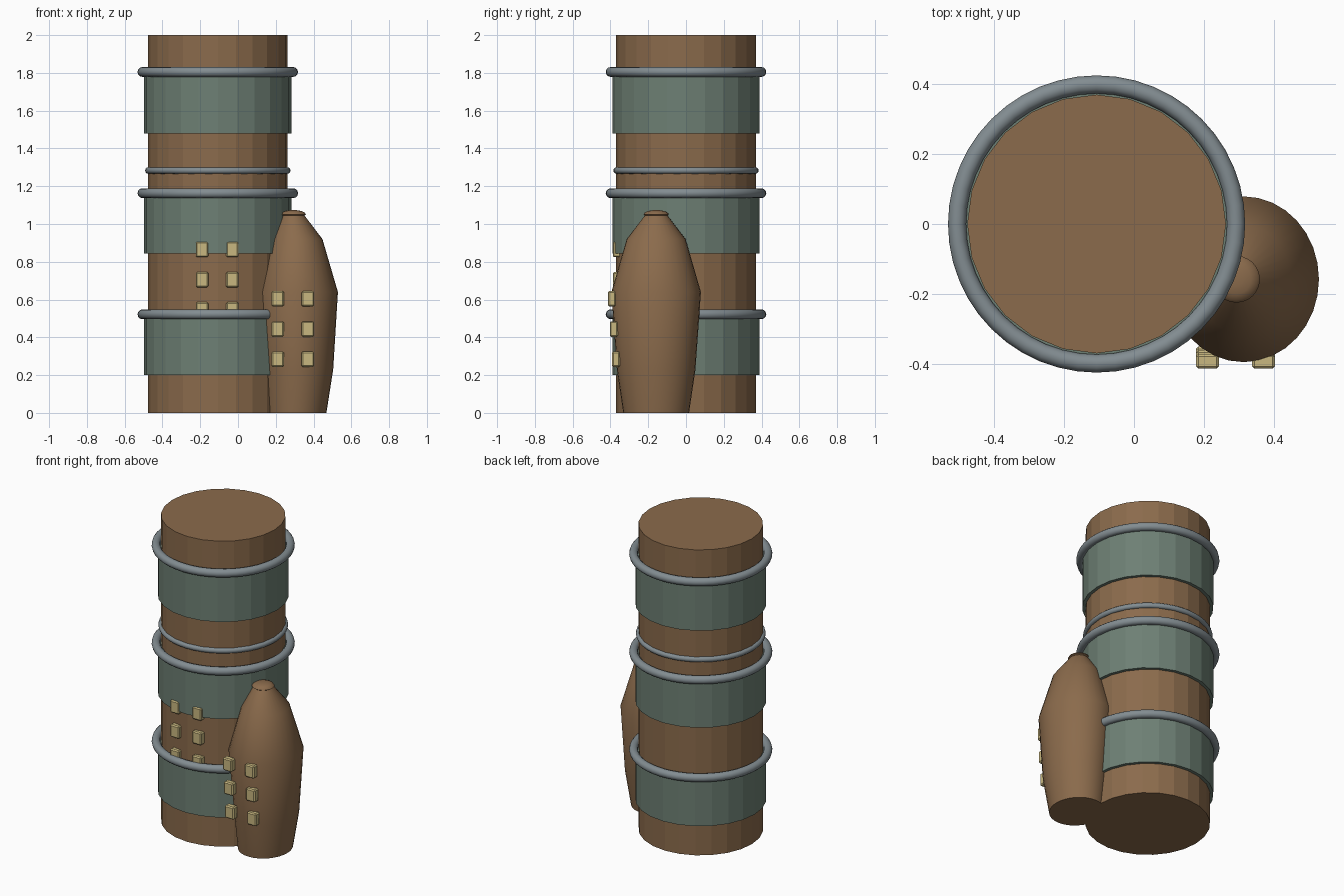
import bpy, bmesh, math

if "Cube" in bpy.data.objects:
    bpy.data.objects.remove(bpy.data.objects["Cube"])


def material(name, rgb):
    m = bpy.data.materials.new(name)
    m.diffuse_color = (*rgb, 1.0)
    m.use_nodes = True
    m.node_tree.nodes["Principled BSDF"].inputs["Base Color"].default_value = m.diffuse_color
    return m


BARK = material("warm brown", (0.258, 0.147, 0.072))
SAGE = material("grey green", (0.155, 0.215, 0.175))
STEEL = material("blue grey", (0.225, 0.265, 0.285))
CREAM = material("pale yellow", (0.578, 0.475, 0.215))

CX = -0.107   # tower axis
POD_Y = -0.158


def finish(name, bm, mat, smooth=None):
    bmesh.ops.recalc_face_normals(bm, faces=bm.faces[:])
    me = bpy.data.meshes.new(name)
    bm.to_mesh(me)
    bm.free()
    ob = bpy.data.objects.new(name, me)
    bpy.context.collection.objects.link(ob)
    me.materials.append(mat)
    if smooth:
        bpy.ops.object.select_all(action='DESELECT')
        ob.select_set(True)
        bpy.context.view_layer.objects.active = ob
        bpy.ops.object.shade_smooth_by_angle(angle=math.radians(smooth))
    return ob


def loft(name, sections, sides, mat, smooth=None):
    """Skin horizontal ellipses given as (x, y, z, rx, ry) and cap both ends."""
    bm = bmesh.new()
    rings = []
    for x, y, z, rx, ry in sections:
        rings.append([bm.verts.new((x + rx * math.cos(2 * math.pi * i / sides),
                                    y + ry * math.sin(2 * math.pi * i / sides), z))
                      for i in range(sides)])
    for lo, hi in zip(rings, rings[1:]):
        for i in range(sides):
            j = (i + 1) % sides
            bm.faces.new((lo[i], lo[j], hi[j], hi[i]))
    bm.faces.new(rings[0][::-1])
    bm.faces.new(rings[-1])
    return finish(name, bm, mat, smooth)


def drum(name, z0, z1, r, mat):
    return loft(name, [(CX, 0, z0, r, r), (CX, 0, z1, r, r)], 24, mat)


def hoop(name, z, major, minor):
    bpy.ops.mesh.primitive_torus_add(location=(CX, 0, z), major_radius=major,
                                     minor_radius=minor, major_segments=48,
                                     minor_segments=12)
    ob = bpy.context.object
    ob.name = name
    ob.data.materials.append(STEEL)
    bpy.ops.object.shade_smooth_by_angle(angle=math.radians(50))


def window(name, x, y_front, z):
    bm = bmesh.new()
    bmesh.ops.create_cube(bm, size=1)
    for v in bm.verts:
        v.co = (x + v.co.x * 0.066, y_front + 0.021 + v.co.y * 0.042,
                z + v.co.z * 0.082)
    ob = finish(name, bm, CREAM)
    b = ob.modifiers.new("soft edges", 'BEVEL')
    b.width = 0.007
    b.segments = 1


# Main tower with three wide bands, each topped by a hoop
drum("tower", 0, 2, 0.37, BARK)
for i, z in enumerate((0.2, 0.845, 1.48)):
    drum(f"band_{i}", z, z + 0.32, 0.39, SAGE)
for i, z in enumerate((0.522, 1.163, 1.805)):
    hoop(f"hoop_{i}", z, 0.399, 0.026)
hoop("thin_hoop", 1.283, 0.368, 0.017)

# Bulging side pod, slightly oval, with its tip leaning toward the tower
profile = [(0.309, 0.0, 0.159, 0.174), (0.319, 0.23, 0.185, 0.208),
           (0.3135, 0.64, 0.2155, 0.237), (0.31, 0.92, 0.137, 0.156),
           (0.294, 1.045, 0.058, 0.06)]
loft("side_pod", [(x, POD_Y, z, rx, ry) for x, z, rx, ry in profile],
     32, BARK, 40)

# Flattened cap on the pod tip
cap = [(0.05, 1.038), (0.067, 1.05), (0.06, 1.061), (0.042, 1.069), (0.018, 1.073)]
loft("pod_cap", [(0.293, POD_Y, z, r, r) for r, z in cap], 24, BARK, 45)

# Two window columns on the tower and two on the pod
for r in range(3):
    for c in range(2):
        window(f"tower_window_{r}_{c}", -0.19 + 0.16 * c, -0.387,
               0.865 - 0.16 * r)
        window(f"pod_window_{r}_{c}", 0.21 + 0.16 * c, -0.414 + 0.011 * r,
               0.604 - 0.16 * r)
